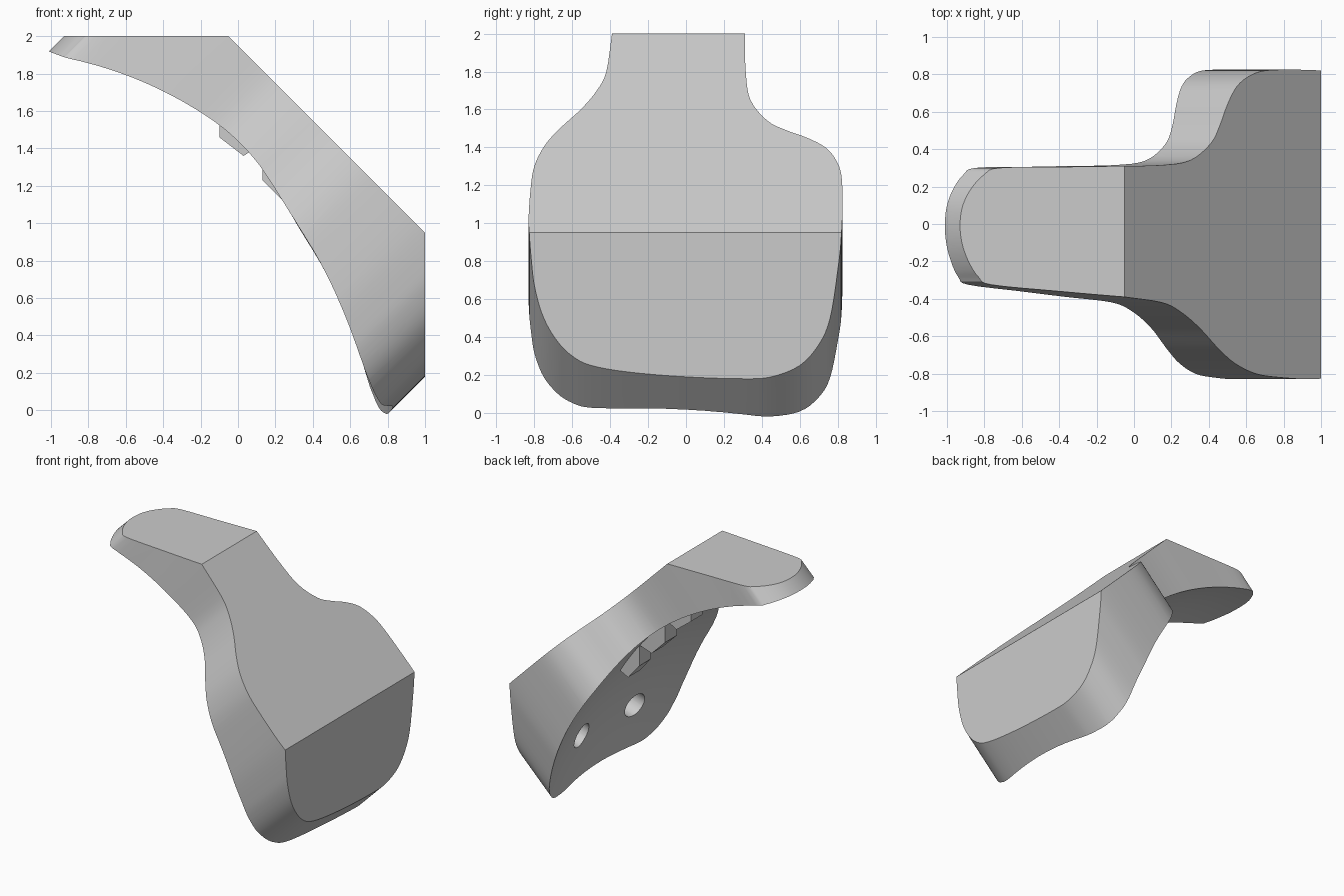
import bpy, bmesh, math
from mathutils import Vector

if "Cube" in bpy.data.objects:
    bpy.data.objects.remove(bpy.data.objects["Cube"], do_unlink=True)

grey = bpy.data.materials.new("plain grey")
grey.use_nodes = True
grey.diffuse_color = (0.6, 0.6, 0.6, 1)
grey.node_tree.nodes["Principled BSDF"].inputs["Base Color"].default_value = (0.6, 0.6, 0.6, 1)


def add_object(name, bm):
    bmesh.ops.recalc_face_normals(bm, faces=bm.faces)
    mesh = bpy.data.meshes.new(name)
    bm.to_mesh(mesh)
    bm.free()
    mesh.materials.append(grey)
    obj = bpy.data.objects.new(name, mesh)
    bpy.context.collection.objects.link(obj)
    return obj


def prism(name, points, direction):
    """Extrude a closed loop of 3D points along a direction."""
    bm = bmesh.new()
    face = bm.faces.new([bm.verts.new(p) for p in points])
    moved = bmesh.ops.extrude_face_region(bm, geom=[face])["geom"]
    verts = [g for g in moved if isinstance(g, bmesh.types.BMVert)]
    bmesh.ops.translate(bm, verts=verts, vec=direction)
    return add_object(name, bm)


def smooth_loop(points, steps):
    """Closed Catmull-Rom curve through 2D points."""
    pts = [Vector(p) for p in points]
    n = len(pts)
    result = []
    for i in range(n):
        a, b, c, d = (pts[(i + k - 1) % n] for k in range(4))
        for j in range(steps):
            t = j / steps
            result.append(0.5 * (2 * b + (c - a) * t + (2 * a - 5 * b + 4 * c - d) * t ** 2
                                 + (3 * b - a - 3 * c + d) * t ** 3))
    return result


def combine(target, tool, operation):
    """Apply a boolean and remove the tool object."""
    tool.hide_render = True
    mod = target.modifiers.new("cut", 'BOOLEAN')
    mod.operation = operation
    mod.solver = 'EXACT'
    mod.object = tool
    bpy.context.view_layer.objects.active = target
    bpy.ops.object.modifier_apply(modifier=mod.name)
    bpy.data.objects.remove(tool, do_unlink=True)


# Outline seen along the diagonal: (x minus z, y)
outline = [
    (-2.93, 0), (-2.92, -.1), (-2.885, -.2), (-2.83, -.285), (-2.76, -.325), (-2.4, -.36),
    (-2.05, -.39), (-1.65, -.42), (-1.45, -.47), (-1.25, -.555), (-1.05, -.665), (-.87, -.745),
    (-.65, -.8), (-.4, -.82), (-.05, -.83), (.2, -.815), (.35, -.795), (.5, -.75),
    (.62, -.68), (.7, -.6), (.75, -.5), (.785, -.3), (.81, 0), (.82, .3), (.81, .45),
    (.75, .6), (.64, .7), (.5, .76), (.25, .8), (.05, .82), (-.25, .825), (-.55, .82),
    (-.72, .79), (-.85, .735), (-.95, .64), (-1.03, .53), (-1.13, .43), (-1.35, .34),
    (-1.65, .315), (-2.05, .31), (-2.4, .305), (-2.72, .3), (-2.8, .265), (-2.87, .19), (-2.915, .1),
]
low = -0.3
loop = [((low + p.x) / 2, p.y, (low - p.x) / 2) for p in smooth_loop(outline, 4)]
body = prism("bracket_body", loop, (2, 0, 2))

# Flat top, sloping face and upright face
wedge_profile = [(-3, 2), (-.05, 2), (1, .95), (1, -3), (-3, -3)]
wedge = prism("wedge_cutter", [(x, -2, z) for x, z in wedge_profile], (0, 4, 0))
combine(body, wedge, 'INTERSECT')

# Hollow rounded underside
bm = bmesh.new()
bmesh.ops.create_uvsphere(bm, u_segments=144, v_segments=72, radius=2.15)
bmesh.ops.scale(bm, verts=bm.verts, vec=(1, 1.1, 1))
bmesh.ops.translate(bm, verts=bm.verts, vec=(-1.31, 0, -.21))
combine(body, add_object("hollow_cutter", bm), 'DIFFERENCE')

# Two blind screw holes
for y in (-.38, .28):
    mouth = Vector((.755, y, .4))
    axis = Vector((.95, 0, .3)).normalized()
    bm = bmesh.new()
    bmesh.ops.create_cone(bm, cap_ends=True, segments=32, radius1=.1, radius2=.1, depth=.4)
    turn = axis.to_track_quat('Z', 'Y').to_matrix()
    bmesh.ops.rotate(bm, verts=bm.verts, matrix=turn, cent=(0, 0, 0))
    bmesh.ops.translate(bm, verts=bm.verts, vec=mouth - axis * .03)
    combine(body, add_object("hole_cutter", bm), 'DIFFERENCE')

# Row of three narrow teeth on the hollow side
teeth = [
    ("upper_tooth", [(-.1, 1.7), (-.1, 1.46), (.03, 1.36), (.06, 1.38), (.17, 1.42)]),
    ("middle_tooth", [(.13, 1.5), (.13, 1.23), (.25, 1.11), (.4, 1.16)]),
    ("lower_tooth", [(.36, 1.28), (.36, .98), (.46, .86), (.62, .94)]),
]
for name, profile in teeth:
    prism(name, [(x, -.07, z) for x, z in profile], (0, .15, 0))

# Smooth the curved walls, keep the edges crisp
bpy.ops.object.select_all(action='DESELECT')
body.select_set(True)
bpy.context.view_layer.objects.active = body
bpy.ops.object.shade_smooth_by_angle(angle=math.radians(25))
